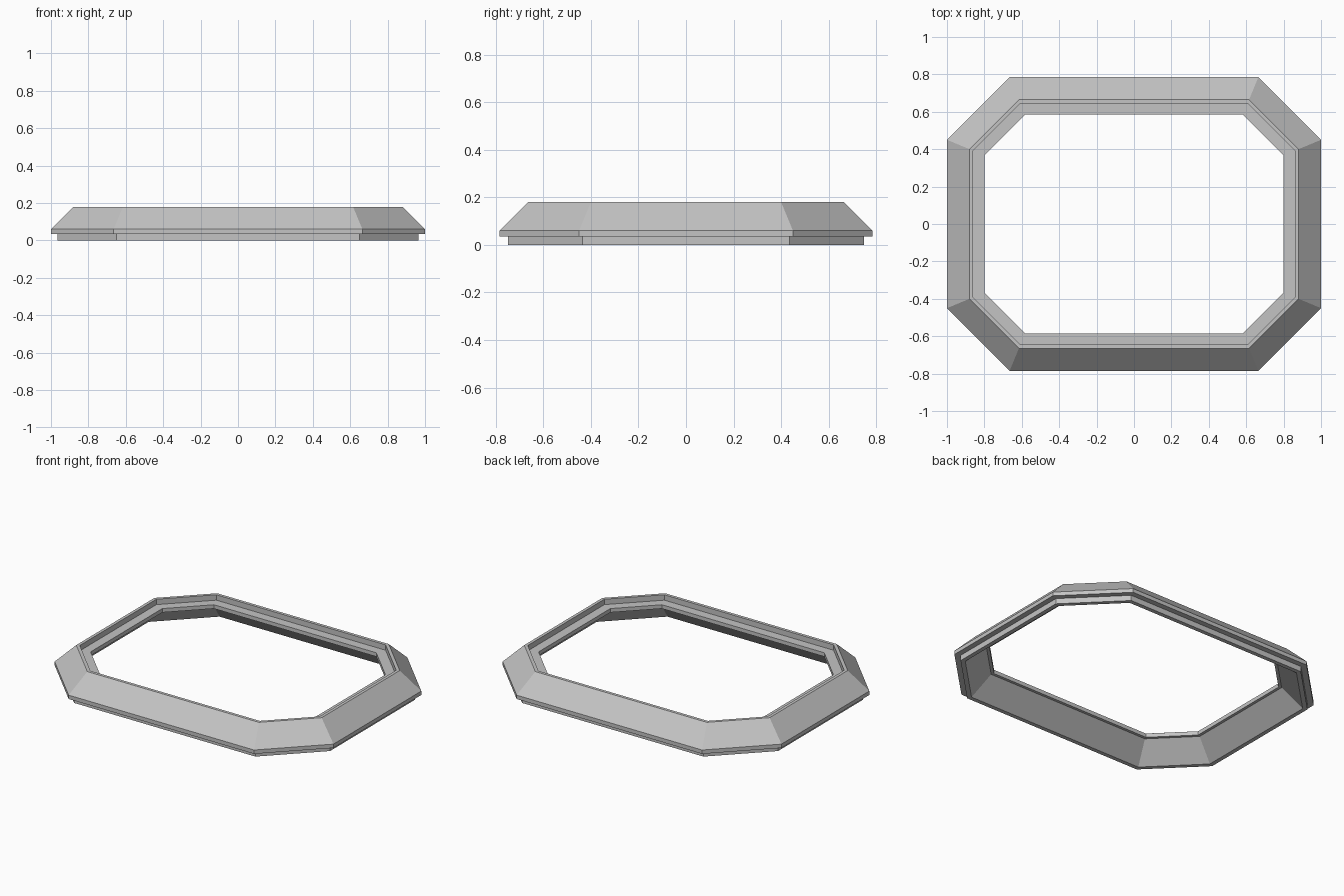
import bpy
import bmesh
import math

cube = bpy.data.objects.get("Cube")
if cube:
    bpy.data.objects.remove(cube, do_unlink=True)

# Single flat grey
grey = bpy.data.materials.new("plain_grey")
grey.use_nodes = True
colour = (0.55, 0.55, 0.55, 1.0)
grey.diffuse_color = colour
grey.node_tree.nodes["Principled BSDF"].inputs["Base Color"].default_value = colour

HALF_X, HALF_Y, CHAMFER = 1.0, 0.785, 0.335
MITRE = math.tan(math.pi / 8)


def octagon(inset):
    """Corners of the outline moved inward by inset, counter-clockwise."""
    hx, hy = HALF_X - inset, HALF_Y - inset
    sx = HALF_X - CHAMFER - inset * MITRE
    sy = HALF_Y - CHAMFER - inset * MITRE
    return [(hx, -sy), (hx, sy), (sx, hy), (-sx, hy),
            (-hx, sy), (-hx, -sy), (-sx, -hy), (sx, -hy)]


# Frame cross-section as (inset, height), from the foot up and over the rim
profile = [
    (0.035, 0.0), (0.035, 0.035),      # foot
    (0.0, 0.035), (0.0, 0.06),         # flange
    (0.12, 0.18), (0.14, 0.18),        # bevel and rim
    (0.14, 0.145), (0.2, 0.145),       # recessed ledge
    (0.2, 0.12), (0.182, 0.12),        # inner lip
    (0.062, 0.0),                      # hollow underside
]

# Sweep the section around the octagon
bm = bmesh.new()
rings = [[bm.verts.new((x, y, z)) for x, y in octagon(inset)]
         for inset, z in profile]
for i, ring in enumerate(rings):
    above = rings[(i + 1) % len(rings)]
    for j in range(8):
        k = (j + 1) % 8
        bm.faces.new((ring[j], ring[k], above[k], above[j]))
bmesh.ops.recalc_face_normals(bm, faces=bm.faces)

mesh = bpy.data.meshes.new("octagonal_frame")
bm.to_mesh(mesh)
bm.free()
mesh.materials.append(grey)
frame = bpy.data.objects.new("octagonal_frame", mesh)
bpy.context.collection.objects.link(frame)
